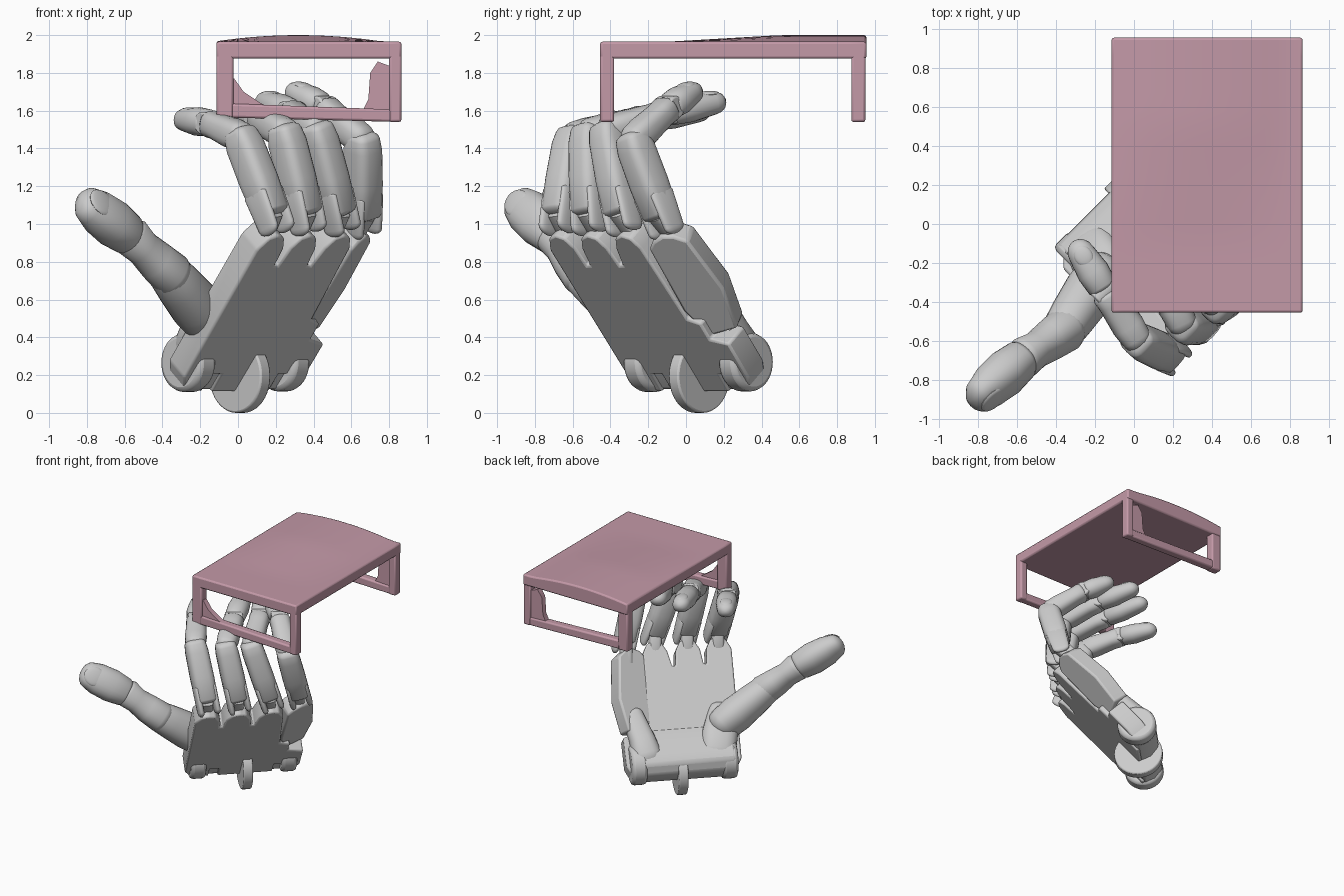
import bpy, bmesh, math
from mathutils import Vector as V, Matrix

if "Cube" in bpy.data.objects:
    bpy.data.objects.remove(bpy.data.objects["Cube"])

# Hand frame: L along the palm, A across (little-finger side +), N out of the palm side
TH = math.radians(50)
U = V((1, -1, 0)).normalized()
A = V((1, 1, 0)).normalized()
Z = V((0, 0, 1))
L = U * math.cos(TH) + Z * math.sin(TH)
N = Z * math.cos(TH) - U * math.sin(TH)
O = V((-0.02, 0.064, 0.12))


def H(l, a, n):
    return O + L * l + A * a + N * n


def finish(name, bm, bevel=0.0, mat=None, angle=35):
    bmesh.ops.recalc_face_normals(bm, faces=bm.faces)
    me = bpy.data.meshes.new(name)
    bm.to_mesh(me)
    bm.free()
    ob = bpy.data.objects.new(name, me)
    bpy.context.collection.objects.link(ob)
    if mat:
        me.materials.append(mat)
    if bevel:
        m = ob.modifiers.new("edge", 'BEVEL')
        m.width, m.segments, m.limit_method = bevel, 2, 'ANGLE'
    bpy.ops.object.select_all(action='DESELECT')
    ob.select_set(True)
    bpy.context.view_layer.objects.active = ob
    bpy.ops.object.shade_smooth_by_angle(angle=math.radians(angle))
    return ob


def prism(name, bottom, offset, **kw):
    bm = bmesh.new()
    lo = [bm.verts.new(p) for p in bottom]
    hi = [bm.verts.new(p + offset) for p in bottom]
    bm.faces.new(lo)
    bm.faces.new(hi)
    for i in range(len(lo)):
        bm.faces.new((lo[i - 1], lo[i], hi[i], hi[i - 1]))
    return finish(name, bm, **kw)


def box(name, lo, hi, **kw):
    pts = [V((x, y, lo[2])) for x, y in ((lo[0], lo[1]), (hi[0], lo[1]), (hi[0], hi[1]), (lo[0], hi[1]))]
    return prism(name, pts, V((0, 0, hi[2] - lo[2])), **kw)


def loft(name, pts, radii, side=A, power=2.6, cap=(1.0, 1.0), seg=24):
    """Superellipse sections (half width, half depth) along a path, with rounded ends."""
    pts = [V(p) for p in pts]
    tan = [(pts[min(i + 1, len(pts) - 1)] - pts[max(i - 1, 0)]).normalized() for i in range(len(pts))]
    rows = [(p, t, w, h) for p, t, (w, h) in zip(pts, tan, radii)]

    def ends(row, sign, k):
        p, t, w, h = row
        return [(p + t * sign * k * min(w, h) * math.sin(q), t, w * math.cos(q), h * math.cos(q))
                for q in (math.radians(d) for d in (25, 48, 68, 84))]
    rows = ends(rows[0], -1, cap[0])[::-1] + rows + ends(rows[-1], 1, cap[1])
    bm = bmesh.new()
    rings = []
    for p, t, w, h in rows:
        s = (side - t * side.dot(t)).normalized()
        d = t.cross(s)
        ring = []
        for i in range(seg):
            q = 2 * math.pi * i / seg
            c, k = math.cos(q), math.sin(q)
            e = 2 / power
            ring.append(bm.verts.new(p + s * w * math.copysign(abs(c) ** e, c) + d * h * math.copysign(abs(k) ** e, k)))
        rings.append(ring)
    for r0, r1 in zip(rings, rings[1:]):
        for i in range(seg):
            j = (i + 1) % seg
            bm.faces.new((r0[i], r0[j], r1[j], r1[i]))
    bm.faces.new(rings[0])
    bm.faces.new(rings[-1])
    return finish(name, bm, angle=40)


def cylinder(name, centre, axis, r, depth, bevel=0.01):
    bm = bmesh.new()
    m = Matrix.Translation(centre) @ axis.to_track_quat('Z', 'Y').to_matrix().to_4x4()
    bmesh.ops.create_cone(bm, cap_ends=True, segments=40, radius1=r, radius2=r, depth=depth, matrix=m)
    return finish(name, bm, bevel=bevel)


def nail(name, p, t, side, out, w, length):
    bm = bmesh.new()
    s = (side - t * side.dot(t)).normalized()
    m = Matrix((s * w, t * length, out * 0.018)).transposed().to_4x4()
    bmesh.ops.create_uvsphere(bm, u_segments=20, v_segments=10, radius=1, matrix=Matrix.Translation(p) @ m)
    finish(name, bm)


# Table: top with a slight swell
rose = bpy.data.materials.new("rose")
rose.diffuse_color = (0.55, 0.32, 0.39, 1)
rose.use_nodes = True
rose.node_tree.nodes["Principled BSDF"].inputs["Base Color"].default_value = rose.diffuse_color
bm = bmesh.new()
bmesh.ops.create_cube(bm, size=1, matrix=Matrix.Translation((0.375, 0.25, 1.92)) @ Matrix.Diagonal((0.98, 1.41, 0.09, 1)))
bmesh.ops.subdivide_edges(bm, edges=[e for e in bm.edges if abs(e.verts[0].co.z - e.verts[1].co.z) < 0.01],
                          cuts=14, use_grid_fill=True)
for v in bm.verts:
    if v.co.z > 1.95:
        rise = max(0, min(1, (v.co.y + 0.1) / 0.6))
        v.co.z += 0.035 * rise * max(0, 1 - ((v.co.x - 0.32) / 0.45) ** 2)
finish("table_top", bm, bevel=0.012, mat=rose)

# Table: end frames and their corner webs
for label, y in (("front", -0.455), ("back", 0.875)):
    y2 = y + 0.075
    box(label + "_left_leg", (-0.115, y, 1.56), (-0.025, y2, 1.9), bevel=0.012, mat=rose)
    box(label + "_right_leg", (0.80, y, 1.54), (0.865, y2, 1.9), bevel=0.012, mat=rose)
    prism(label + "_lower_rail", [V((x, y + 0.003, z)) for x, z in
          ((-0.11, 1.565), (0.86, 1.54), (0.86, 1.605), (-0.11, 1.64))], V((0, 0.069, 0)), bevel=0.012, mat=rose)
prism("front_corner_web", [V((x, -0.44, z)) for x, z in
      ((-0.05, 1.6), (0.2, 1.6), (0.12, 1.64), (0.03, 1.70), (-0.02, 1.77), (-0.05, 1.77))], V((0, 0.045, 0)), mat=rose)
prism("back_corner_web", [V((x, 0.89, z)) for x, z in
      ((0.82, 1.57), (0.66, 1.6), (0.69, 1.66), (0.70, 1.8), (0.74, 1.86), (0.82, 1.83))], V((0, 0.045, 0)), mat=rose)

# Palm plate: slotted wrist edge and rounded prongs under the fingers
def prong(a, w, top=1.08):
    return [(top - 0.09, a - w), (top - 0.02, a - w * 0.6), (top, a), (top - 0.02, a + w * 0.6), (top - 0.09, a + w)]

outline = [(0.02, -0.40), (0.10, -0.45), (0.97, -0.47)]
outline += prong(-0.37, 0.095) + [(0.87, -0.265), (0.87, -0.24)]
outline += prong(-0.13, 0.095) + [(0.87, -0.02), (0.87, 0.005)]
outline += prong(0.125, 0.095) + [(0.50, 0.25), (0.47, 0.33), (0.36, 0.33), (0.33, 0.45), (0.1, 0.45), (0, 0.40)]
for a in (0.28, -0.22):
    outline += [(0, a + 0.035), (0.12, a + 0.035), (0.12, a - 0.035), (0, a - 0.035)]
prism("palm", [H(l, a, -0.015) for l, a in outline], N * 0.15, bevel=0.015)

# Little-finger side plate, folded towards the palm
fold = math.radians(22)
across = A * math.cos(fold) + N * math.sin(fold)
lift = N * math.cos(fold) - A * math.sin(fold)
edge = [(0.36, 0.03), (0.55, -0.02), (0.97, -0.01), (1.01, 0.03), (1.03, 0.1), (1.01, 0.16), (0.96, 0.22),
        (0.62, 0.26), (0.36, 0.21)]
prism("little_side_plate", [H(l, 0.27, 0.0) + across * a for l, a in edge], lift * 0.14, bevel=0.015)

# Wrist cuff, heel mounds and hinge disc
cuff = [(0.0, 0.0), (-0.025, 0.09), (0.0, 0.19), (0.07, 0.245), (0.16, 0.245), (0.38, 0.13), (0.32, 0.03), (0.13, 0.0)]
prism("wrist_cuff", [H(l, -0.39, n) for l, n in cuff], A * 0.79, bevel=0.02)
cylinder("thumb_side_hub", H(0.115, -0.35, 0.09), A, 0.155, 0.12, 0.025)
cylinder("little_side_hub", H(0.115, 0.36, 0.095), A, 0.155, 0.12, 0.025)
loft("thumb_mound", [H(0.17, -0.27, 0.14), H(0.3, -0.30, 0.14), H(0.5, -0.34, 0.11)], [(0.14, 0.11), (0.14, 0.10), (0.1, 0.06)])
loft("little_mound", [H(0.17, 0.29, 0.15), H(0.3, 0.31, 0.15), H(0.5, 0.36, 0.15)], [(0.12, 0.11), (0.10, 0.09), (0.08, 0.05)])
cylinder("wrist_hinge_disc", V((0.01, 0.07, 0.195)), A, 0.195, 0.075)

# Fingers: knuckle, first joint, second joint, tip
fingers = {
    "index": (H(1.11, -0.37, 0.04), (0.02, -0.60, 1.46), (-0.15, -0.34, 1.535), (-0.27, -0.15, 1.55)),
    "middle": (H(1.11, -0.13, 0.04), (0.25, -0.52, 1.48), (0.11, -0.21, 1.56), (0.0, 0.06, 1.60)),
    "ring": (H(1.11, 0.125, 0.04), (0.42, -0.42, 1.49), (0.28, -0.10, 1.59), (0.16, 0.14, 1.64)),
    "little": (H(1.05, 0.36, 0.09), (0.66, -0.28, 1.44), (0.45, -0.09, 1.62), (0.32, 0.02, 1.69)),
}
for name, joints in fingers.items():
    k, p, d, e = (V(j) for j in joints)
    t = (p - k).normalized()
    loft(name + "_knuckle_block", [k - L * 0.14 + N * 0.035, k + t * 0.08], [(0.048, 0.055), (0.048, 0.065)],
         power=4, cap=(0.3, 0.3))
    for side in (-1, 1):
        s = (A - t * A.dot(t)).normalized() * 0.065 * side
        loft(name + "_knuckle_fork", [k - t * 0.01 + s, k + t * 0.18 + s], [(0.024, 0.068), (0.024, 0.08)], cap=(1.6, 1))
    loft(name + "_lower_segment", [k + t * 0.08, k.lerp(p, 0.5), k.lerp(p, 0.9), p + t * 0.015],
         [(0.088, 0.085), (0.09, 0.095), (0.087, 0.094), (0.08, 0.08)], power=3.2, cap=(0.4, 0.5))
    t2 = (d - p).normalized()
    loft(name + "_middle_segment", [p + t2 * 0.02, p.lerp(d, 0.3), p.lerp(d, 0.75), d - t2 * 0.03],
         [(0.078, 0.078), (0.085, 0.08), (0.078, 0.07), (0.08, 0.074)], cap=(0.8, 0.5))
    cylinder(name + "_upper_hinge", d - t2 * 0.005, A, 0.06, 0.13)
    t3 = (e - d).normalized()
    loft(name + "_tip", [d + t3 * 0.025, d.lerp(e, 0.5), e], [(0.078, 0.072), (0.084, 0.076), (0.07, 0.062)],
         power=2.2, cap=(0.4, 1.2))
    out = t3.cross(A).normalized()
    out = out if out.z > 0 else -out
    nail(name + "_nail", e + out * 0.051 - t3 * 0.015, (t3 - out * 0.12).normalized(), A, out, 0.048, 0.06)

# Thumb
b, m, j, e = V((-0.17, -0.26, 0.50)), V((-0.37, -0.555, 0.745)), V((-0.575, -0.695, 0.94)), V((-0.785, -0.87, 1.095))
t = (e - j).normalized()
flat = t.cross(V((0.35, -0.8, 0.6))).normalized()
loft("thumb_base", [b, b.lerp(m, 0.3), b.lerp(m, 0.7), m], [(0.14, 0.12), (0.145, 0.13), (0.13, 0.12), (0.115, 0.108)],
     side=flat, power=2.2, cap=(0.8, 0.6))
loft("thumb_middle_segment", [m - t * 0.03, m.lerp(j, 0.3), m.lerp(j, 0.65), j - t * 0.02],
     [(0.12, 0.112), (0.112, 0.1), (0.098, 0.088), (0.11, 0.1)], side=flat, power=2.2, cap=(0.7, 0.6))
loft("thumb_tip", [j + t * 0.01, j.lerp(e, 0.4), j.lerp(e, 0.8), e],
     [(0.112, 0.1), (0.128, 0.112), (0.122, 0.1), (0.105, 0.082)], side=flat, power=2.3, cap=(0.5, 0.9))
out = flat.cross(t).normalized()
out = out if out.y < 0 else -out
nail("thumb_nail", e + out * 0.074 - t * 0.02, (t - out * 0.15).normalized(), flat, out, 0.075, 0.085)
